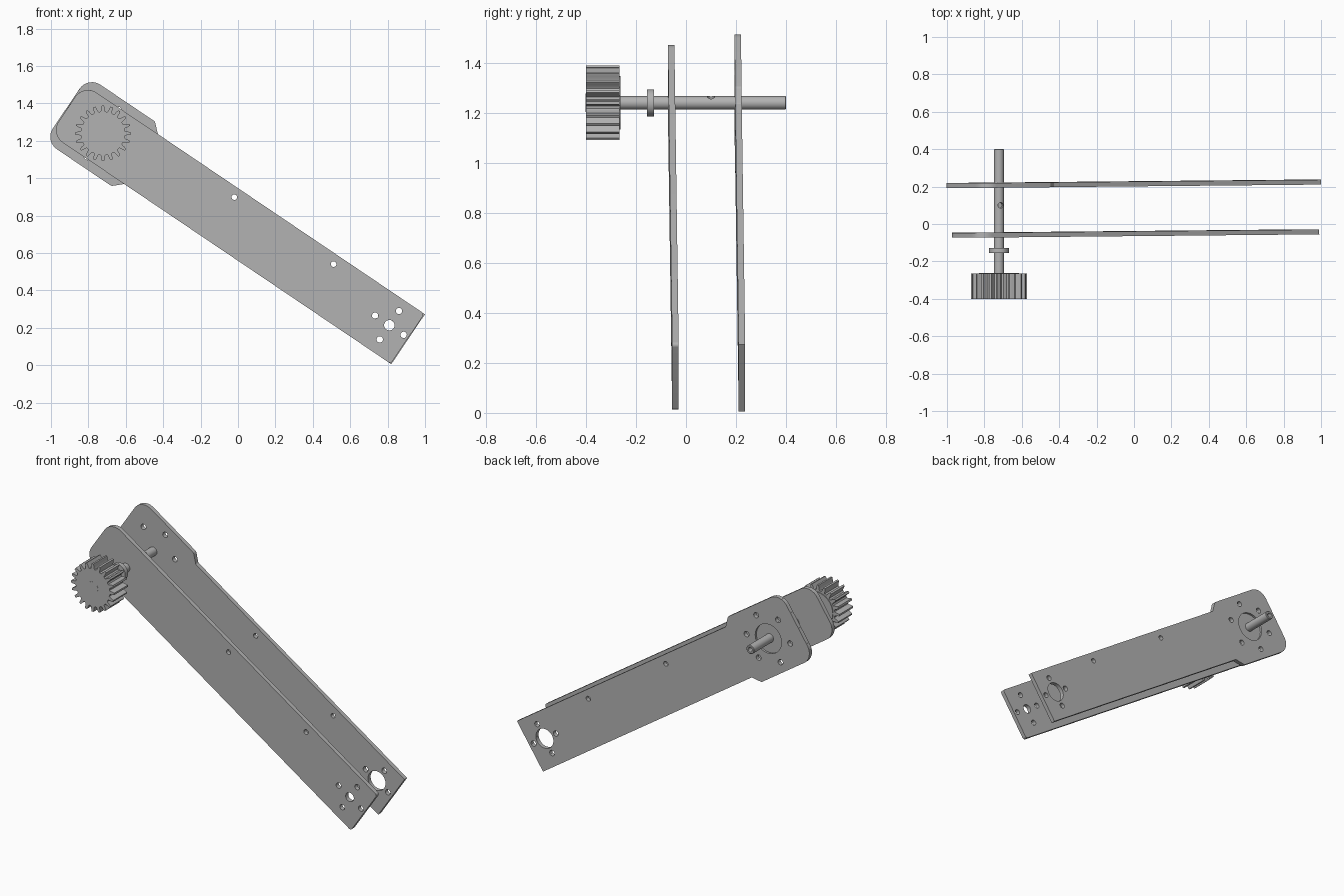
import bpy
import bmesh
from math import sin, cos, pi, radians, tan
from mathutils import Vector, Matrix

cube = bpy.data.objects.get("Cube")
if cube:
    bpy.data.objects.remove(cube)

steel = bpy.data.materials.new("grey_metal")
steel.use_nodes = True
GREY = (0.45, 0.45, 0.45, 1)
steel.diffuse_color = GREY
steel.node_tree.nodes["Principled BSDF"].inputs["Base Color"].default_value = GREY

PIVOT_X, PIVOT_Z = -0.722, 1.24
THICK = 0.026
HALF = 0.161
END = 1.968


def finish(ob):
    ob.data.materials.clear()
    ob.data.materials.append(steel)
    bpy.ops.object.select_all(action='DESELECT')
    ob.select_set(True)
    bpy.context.view_layer.objects.active = ob
    bpy.ops.object.shade_smooth_by_angle(angle=radians(30))
    return ob


def circle(u, v, r, n=32):
    return [(u + r * cos(2 * pi * i / n), v + r * sin(2 * pi * i / n)) for i in range(n)]


def rounded(corners, steps=8):
    """Polygon of (u, v, radius) corners, each rounded by an arc."""
    out = []
    for i, (u, v, r) in enumerate(corners):
        p = Vector((u, v))
        if r == 0:
            out.append((u, v))
            continue
        a = (Vector(corners[i - 1][:2]) - p).normalized()
        b = (Vector(corners[(i + 1) % len(corners)][:2]) - p).normalized()
        half = a.angle(b) / 2
        centre = p + (a + b).normalized() * (r / sin(half))
        start = p + a * (r / tan(half)) - centre
        finish_pt = p + b * (r / tan(half)) - centre
        for k in range(steps + 1):
            d = start.lerp(finish_pt, k / steps).normalized() * r
            out.append(tuple(centre + d))
    return out


def flat_part(name, loops, depth, matrix):
    """Filled outline with holes, extruded symmetrically by depth."""
    curve = bpy.data.curves.new(name, 'CURVE')
    curve.dimensions = '2D'
    curve.fill_mode = 'BOTH'
    curve.extrude = depth / 2
    for pts in loops:
        spline = curve.splines.new('POLY')
        spline.points.add(len(pts) - 1)
        for point, (u, v) in zip(spline.points, pts):
            point.co = (u, v, 0, 1)
        spline.use_cyclic_u = True
    temp = bpy.data.objects.new(name + "_outline", curve)
    bpy.context.collection.objects.link(temp)
    bpy.context.view_layer.update()
    mesh = bpy.data.meshes.new_from_object(temp.evaluated_get(bpy.context.evaluated_depsgraph_get()))
    bpy.data.objects.remove(temp)
    bm = bmesh.new()
    bm.from_mesh(mesh)
    bmesh.ops.remove_doubles(bm, verts=bm.verts, dist=1e-5)
    bmesh.ops.recalc_face_normals(bm, faces=bm.faces)
    bm.to_mesh(mesh)
    bm.free()
    mesh.name = name
    ob = bpy.data.objects.new(name, mesh)
    bpy.context.collection.objects.link(ob)
    ob.matrix_world = matrix
    return finish(ob)


def lathe(name, profile, n=32):
    """Turn (radius, y) points about the shaft axis."""
    bm = bmesh.new()
    verts = [bm.verts.new((r, y, 0)) for r, y in profile]
    edges = [bm.edges.new(pair) for pair in zip(verts, verts[1:])]
    bmesh.ops.spin(bm, geom=verts + edges, axis=(0, 1, 0), cent=(0, 0, 0),
                   angle=2 * pi, steps=n, use_merge=True)
    bmesh.ops.remove_doubles(bm, verts=bm.verts, dist=1e-5)
    bmesh.ops.recalc_face_normals(bm, faces=bm.faces)
    mesh = bpy.data.meshes.new(name)
    bm.to_mesh(mesh)
    bm.free()
    ob = bpy.data.objects.new(name, mesh)
    bpy.context.collection.objects.link(ob)
    ob.location = (PIVOT_X, 0, PIVOT_Z)
    return finish(ob)


def arm_matrix(y):
    """Local x runs down the arm, local y across it, local z to the front."""
    a = radians(34)
    along = Vector((cos(a), 0.008, -sin(a))).normalized()
    across = Vector((sin(a), 0, cos(a)))
    across = (across - along * across.dot(along)).normalized()
    m = Matrix((along, across, along.cross(across))).transposed().to_4x4()
    m.translation = (PIVOT_X, y, PIVOT_Z)
    return m


# Holes shared by both plates: bolt square at the far end, two edge holes
shared = [circle(1.843 + 0.092 * cos(k * pi / 2), 0.006 + 0.092 * sin(k * pi / 2), 0.017, 20)
          for k in range(4)]
shared += [circle(u, 0.11, 0.015, 20) for u in (0.773, 1.413)]

# Front plate: straight bar with a rounded head
front_outline = rounded([(-0.232, -HALF, 0.08), (END - 0.004, -HALF, 0.015),
                         (END - 0.004, HALF, 0.015), (-0.232, HALF, 0.08)])
flat_part("front_plate",
          [front_outline, circle(0, 0, 0.027), circle(1.843, 0.006, 0.028)] + shared,
          THICK, arm_matrix(-0.058))

# Back plate: wider head with bolt ring, two layers forming a shallow round recess
side = [(END, HALF, 0), (0.245, HALF, 0.01), (0.195, 0.208, 0.02), (-0.237, 0.208, 0.08)]
back_outline = rounded([(u, -v, r) for u, v, r in reversed(side)] + side)
ring = [circle(0.15 * cos(pi / 2 + k * pi / 3), 0.15 * sin(pi / 2 + k * pi / 3), 0.017, 20)
        for k in range(6)]
back_holes = ring + shared + [circle(1.843, 0.006, 0.06, 40)]
for name, bore, y in (("back_plate_inner", 0.027, 0.2015), ("back_plate_outer", 0.09, 0.2145)):
    flat_part(name, [back_outline, circle(0, 0, bore, 40)] + back_holes,
              THICK / 2, arm_matrix(y))

# Shaft with a blind end bore and a cross hole
shaft = lathe("shaft", [(0, -0.401), (0.037, -0.401), (0.037, -0.27), (0.027, -0.27),
                        (0.027, 0.397), (0.024, 0.4), (0.014, 0.4), (0.014, 0.33), (0, 0.33)])
bpy.ops.mesh.primitive_cylinder_add(vertices=24, radius=0.015, depth=0.06)
cutter = bpy.context.object
cutter.name = "cross_hole_cutter"
cutter.hide_render = True
lean = Vector((0.35, 0, 0.94)).normalized()
cutter.rotation_euler = lean.to_track_quat('Z', 'Y').to_euler()
cutter.location = Vector((PIVOT_X, 0.1, PIVOT_Z)) + lean * 0.035
cut = shaft.modifiers.new("cross_hole", 'BOOLEAN')
cut.operation = 'DIFFERENCE'
cut.object = cutter
bpy.context.view_layer.objects.active = shaft
bpy.ops.object.modifier_apply(modifier=cut.name)
bpy.data.objects.remove(cutter)

# Retaining collar
lathe("collar", [(0.026, -0.156), (0.054, -0.156), (0.054, -0.128), (0.026, -0.128),
                 (0.026, -0.156)])

# Spur gear: each tooth is a tapered flank on a root circle
TEETH = 20
tooth = [(-0.36, 0.117), (-0.27, 0.122), (-0.21, 0.136), (-0.12, 0.149),
         (0.12, 0.149), (0.21, 0.136), (0.27, 0.122), (0.36, 0.117)]
gear_outline = []
for k in range(TEETH):
    for step, r in tooth:
        a = pi / 2 + 2 * pi * (k + step) / TEETH
        gear_outline.append((r * cos(a), r * sin(a)))
upright = Matrix.Translation((PIVOT_X, -0.3325, PIVOT_Z)) @ Matrix.Rotation(pi / 2, 4, 'X')
flat_part("gear", [gear_outline, circle(0, 0, 0.037)], 0.135, upright)
lathe("gear_hub", [(0.026, -0.27), (0.107, -0.27), (0.107, -0.261), (0.026, -0.261)])
